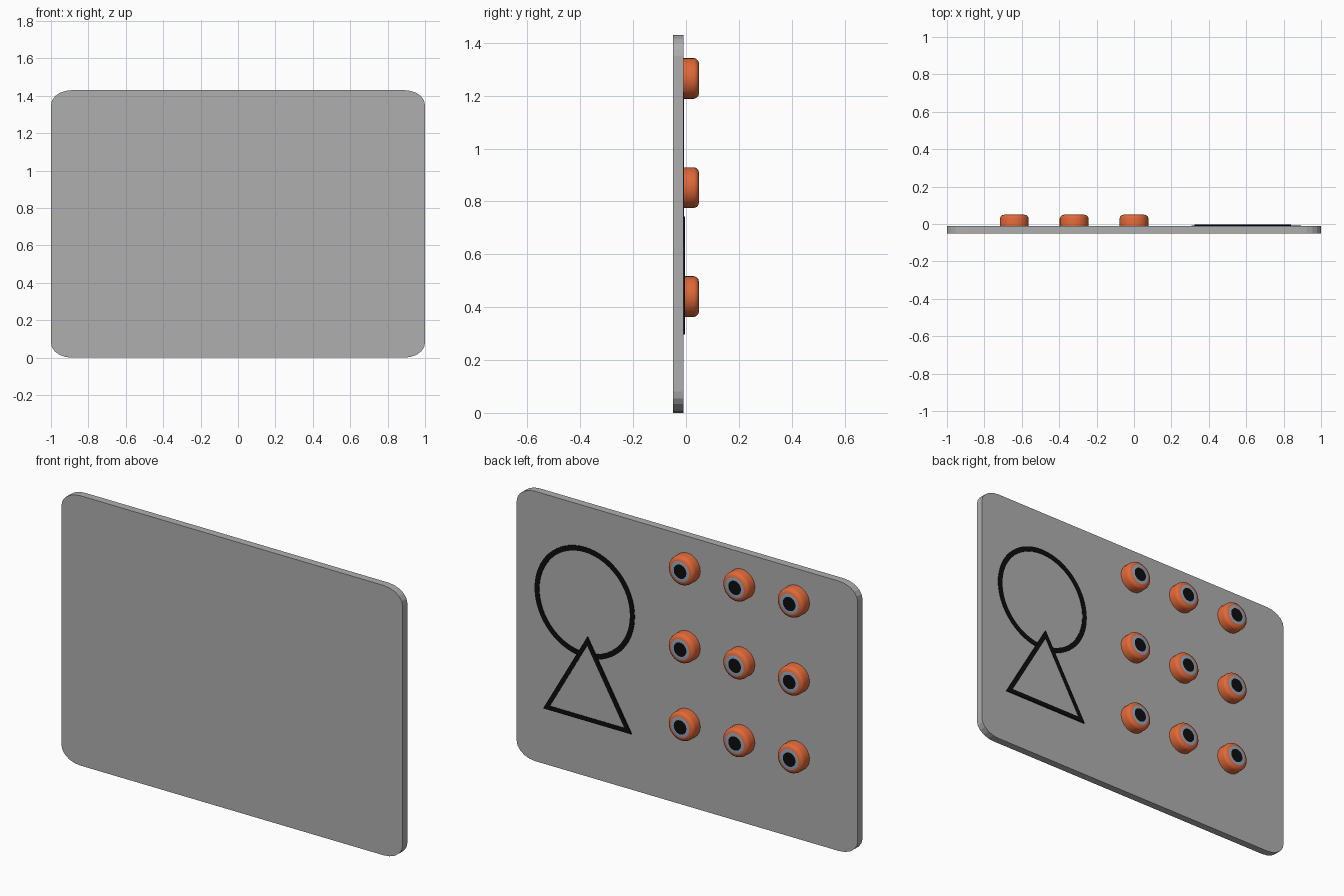
import bpy, bmesh, math

if "Cube" in bpy.data.objects:
    bpy.data.objects.remove(bpy.data.objects["Cube"])


def material(name, rgb):
    m = bpy.data.materials.new(name)
    m.diffuse_color = (*rgb, 1)
    m.use_nodes = True
    m.node_tree.nodes["Principled BSDF"].inputs["Base Color"].default_value = m.diffuse_color
    return m


GREY = material("panel grey", (0.43, 0.43, 0.43))
ORANGE = material("button orange", (0.75, 0.14, 0.04))
STEEL = material("steel blue", (0.31, 0.39, 0.51))
BLACK = material("black", (0.004, 0.004, 0.004))

BACK = -0.01  # y of the panel's decorated face


def finish(bm, name, mats, smooth=False):
    bmesh.ops.recalc_face_normals(bm, faces=bm.faces)
    me = bpy.data.meshes.new(name)
    bm.to_mesh(me)
    bm.free()
    ob = bpy.data.objects.new(name, me)
    bpy.context.collection.objects.link(ob)
    for m in mats:
        me.materials.append(m)
    if smooth:
        bpy.ops.object.select_all(action='DESELECT')
        ob.select_set(True)
        bpy.context.view_layer.objects.active = ob
        bpy.ops.object.shade_smooth_by_angle(angle=math.radians(40))
    return ob


def lathe(name, profile, x, z, segs, mats, slots=None, closed=False, smooth=False):
    """Turn (radius, y) points around an axis along y at (x, z)."""
    bm = bmesh.new()
    rings = []
    for r, y in profile:
        ring = []
        for i in range(segs):
            a = math.pi / 2 + 2 * math.pi * i / segs
            ring.append(bm.verts.new((x + r * math.cos(a), y, z + r * math.sin(a))))
        rings.append(ring)
    n = len(rings)
    for k in range(n if closed else n - 1):
        p, q = rings[k], rings[(k + 1) % n]
        for i in range(segs):
            j = (i + 1) % segs
            f = bm.faces.new((p[i], p[j], q[j], q[i]))
            f.material_index = slots[k] if slots else 0
    if not closed:
        bm.faces.new(rings[0])
        cap = bm.faces.new(rings[-1])
        cap.material_index = slots[-1] if slots else 0
    return finish(bm, name, mats, smooth)


# Panel with rounded corners
W, H, RX, RZ, STEPS = 1.0, 1.43, 0.11, 0.08, 5
bm = bmesh.new()
outline = []
for q, (sx, sz) in enumerate(((1, 1), (-1, 1), (-1, -1), (1, -1))):
    for i in range(STEPS + 1):
        a = math.pi / 2 * (q + i / STEPS)
        outline.append((sx * (W - RX) + RX * math.cos(a),
                        H / 2 + sz * (H / 2 - RZ) + RZ * math.sin(a)))
face = bm.faces.new([bm.verts.new((x, -0.05, z)) for x, z in outline])
ext = bmesh.ops.extrude_face_region(bm, geom=[face])
moved = [v for v in ext["geom"] if isinstance(v, bmesh.types.BMVert)]
bmesh.ops.translate(bm, verts=moved, vec=(0, BACK + 0.05, 0))
finish(bm, "panel", [GREY])

# Nine round buttons: orange body, steel ring, black centre
body = [(0.077, BACK), (0.077, 0.03), (0.074, 0.039), (0.067, 0.046),
        (0.054, 0.05), (0.037, 0.05)]
for row, z in enumerate((1.265, 0.852, 0.44)):
    for col, x in enumerate((-0.64, -0.32, 0.0)):
        lathe(f"button_{row + 1}_{col + 1}", body, x, z, 32,
              [ORANGE, STEEL, BLACK], [0, 0, 0, 0, 1, 2], smooth=True)


def band(name, outer, inner, top, x, z, segs):
    """Thin black outline plate on the panel."""
    lathe(name, [(outer, BACK), (outer, top), (inner, top), (inner, BACK)],
          x, z, segs, [BLACK], closed=True)


# Circle outline, with the triangle outline and its grey filling laid over it
band("circle_outline", 0.293, 0.266, -0.007, 0.60, 0.92, 64)
band("triangle_outline", 0.298, 0.252, -0.003, 0.582, 0.445, 3)
lathe("triangle_filling", [(0.26, BACK), (0.26, -0.005)], 0.582, 0.445, 3, [GREY])
